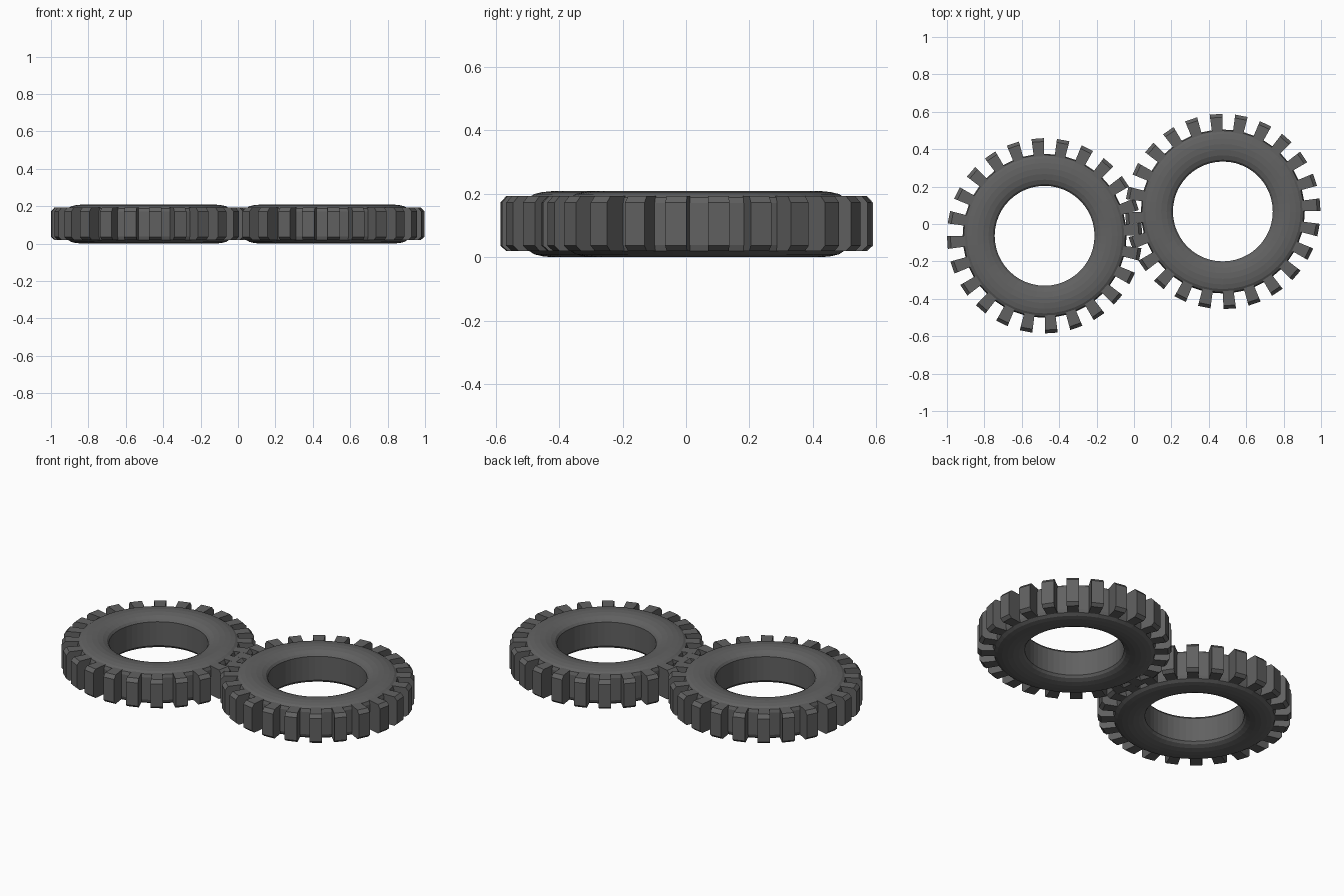
import bpy, bmesh, math

if "Cube" in bpy.data.objects:
    bpy.data.objects.remove(bpy.data.objects["Cube"])

rubber = bpy.data.materials.new("dark_rubber")
rubber.diffuse_color = (0.12, 0.12, 0.12, 1)
rubber.use_nodes = True
rubber.node_tree.nodes["Principled BSDF"].inputs["Base Color"].default_value = rubber.diffuse_color

H = 0.208
SEG = 48
TEETH = 24


def finish(name, bm, center):
    bmesh.ops.recalc_face_normals(bm, faces=bm.faces)
    me = bpy.data.meshes.new(name)
    bm.to_mesh(me)
    bm.free()
    me.materials.append(rubber)
    ob = bpy.data.objects.new(name, me)
    ob.location = (center[0], center[1], 0)
    bpy.context.collection.objects.link(ob)


def tyre_body(name, center):
    # rounded sidewall profile (radius, z), mirrored about mid height
    top = [(0.267, 0.175), (0.277, 0.188), (0.30, 0.199), (0.33, 0.206),
           (0.36, 0.208), (0.39, 0.205), (0.415, 0.199), (0.432, 0.188), (0.438, 0.17)]
    prof = top + [(r, H - z) for r, z in reversed(top)]
    bm = bmesh.new()
    rings = []
    for i in range(SEG):
        a = 2 * math.pi * i / SEG
        rings.append([bm.verts.new((r * math.cos(a), r * math.sin(a), z)) for r, z in prof])
    n = len(prof)
    for i in range(SEG):
        p, q = rings[i], rings[(i + 1) % SEG]
        for j in range(n):
            k = (j + 1) % n
            bm.faces.new((p[j], q[j], q[k], p[k]))
    finish(name, bm, center)


def tread_blocks(name, center):
    # chamfered block section (radius, z), slightly wider towards the outside
    sec = [(0.41, 0.02), (0.503, 0.02), (0.521, 0.036),
           (0.521, H - 0.036), (0.503, H - 0.016), (0.41, H - 0.016)]
    bm = bmesh.new()
    for i in range(TEETH):
        a = math.radians(4 + 360 / TEETH * i)
        c, s = math.cos(a), math.sin(a)
        sides = []
        for sg in (-1, 1):
            vs = []
            for r, z in sec:
                w = sg * (0.027 + 0.007 * (r - 0.41) / 0.111)
                vs.append(bm.verts.new((r * c - w * s, r * s + w * c, z)))
            sides.append(vs)
        p, q = sides
        bm.faces.new(p)
        bm.faces.new(q)
        for j in range(len(sec)):
            k = (j + 1) % len(sec)
            bm.faces.new((p[j], p[k], q[k], q[j]))
    finish(name, bm, center)


for side, center in (("left", (-0.478, -0.063)), ("right", (0.475, 0.067))):
    tyre_body(side + "_tyre_body", center)
    tread_blocks(side + "_tread_blocks", center)
